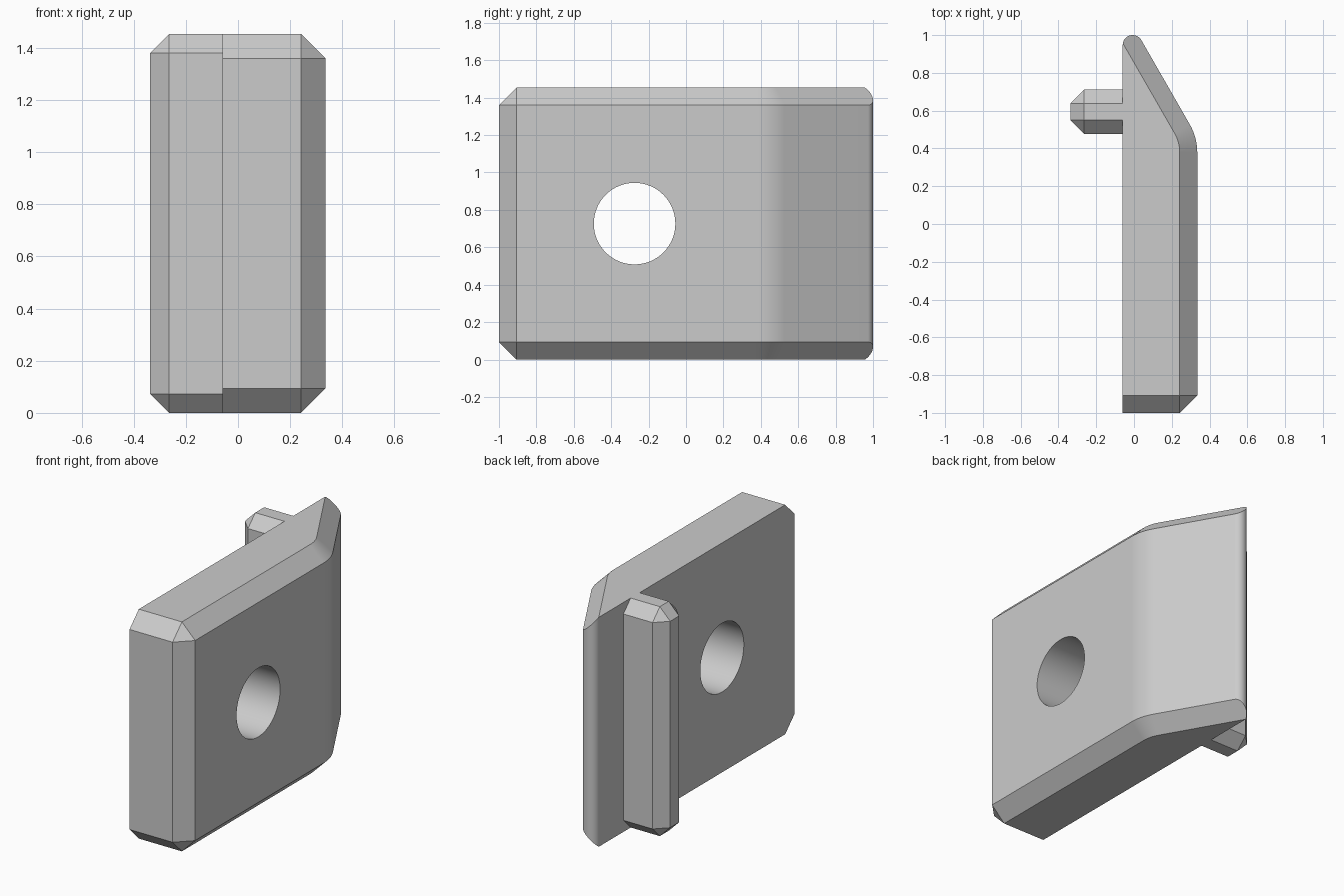
import bpy, bmesh
from math import sin, cos, acos, radians, pi

if "Cube" in bpy.data.objects:
    bpy.data.objects.remove(bpy.data.objects["Cube"])

HEIGHT = 1.453
INNER, OUTER, CHAMFER = -0.06, 0.335, 0.093
TILT = radians(30)                       # lean of the bent wing

grey = bpy.data.materials.new("plain grey")
grey.use_nodes = True
grey.diffuse_color = (0.6, 0.6, 0.6, 1)
grey.node_tree.nodes["Principled BSDF"].inputs["Base Color"].default_value = (0.6, 0.6, 0.6, 1)


def arc(cx, cy, r, start, end, steps):
    angles = [start + (end - start) * i / steps for i in range(steps + 1)]
    return [(cx + r * cos(a), cy + r * sin(a)) for a in angles]


def chamfered_prism(name, wall, cap, drops):
    """Upright prism: wall outline, smaller cap outline, chamfer drop per point."""
    bm = bmesh.new()
    loops = [
        [bm.verts.new((x, y, 0)) for x, y in cap],
        [bm.verts.new((x, y, d)) for (x, y), d in zip(wall, drops)],
        [bm.verts.new((x, y, HEIGHT - d)) for (x, y), d in zip(wall, drops)],
        [bm.verts.new((x, y, HEIGHT)) for x, y in cap],
    ]
    n = len(wall)
    for low, high in zip(loops, loops[1:]):
        for i in range(n):
            j = (i + 1) % n
            bm.faces.new((low[i], low[j], high[j], high[i]))
    bm.faces.new(loops[0][::-1])
    bm.faces.new(loops[-1])
    bmesh.ops.remove_doubles(bm, verts=bm.verts, dist=1e-4)
    bmesh.ops.recalc_face_normals(bm, faces=bm.faces)
    mesh = bpy.data.meshes.new(name)
    bm.to_mesh(mesh)
    bm.free()
    mesh.materials.append(grey)
    obj = bpy.data.objects.new(name, mesh)
    bpy.context.collection.objects.link(obj)
    return obj


def activate(obj):
    bpy.ops.object.select_all(action="DESELECT")
    obj.select_set(True)
    bpy.context.view_layer.objects.active = obj


# Bent plate: straight front, rounded bend, rounded tip at the back
bend_r, bend_y, tip_r = 0.3, 0.378, 0.053
tip_x, tip_y = INNER + tip_r, 1 - tip_r
tip_span = acos(1 - CHAMFER / tip_r)     # where the chamfer runs out
bend = arc(OUTER - bend_r, bend_y, bend_r, 0, TILT, 10)
bend_cap = arc(OUTER - bend_r, bend_y, bend_r - CHAMFER, 0, TILT, 10)
tip = arc(tip_x, tip_y, tip_r, TILT, TILT + tip_span, 20)
front_x, front_y = OUTER - CHAMFER, -1 + CHAMFER

wall = [(INNER, -1), (front_x, -1), (OUTER, front_y)] + bend + tip + [(INNER, tip_y)]
cap = [(INNER, front_y), (front_x, front_y), (front_x, front_y)] + bend_cap
cap += [tip[-1]] * len(tip) + [(INNER, tip_y)]
drops = [CHAMFER] * (3 + len(bend))
drops += [CHAMFER - tip_r * (1 - cos(tip_span * i / 20)) for i in range(21)] + [0]
plate = chamfered_prism("bent_plate", wall, cap, drops)

# Round hole through the plate
bpy.ops.mesh.primitive_cylinder_add(vertices=64, radius=0.218, depth=2,
                                    location=(0, -0.275, HEIGHT / 2), rotation=(0, pi / 2, 0))
cutter = bpy.context.object
cutter.name = "hole_cutter"
cutter.hide_render = True
cutter.data.materials.append(grey)
activate(plate)
cut = plate.modifiers.new("hole", "BOOLEAN")
cut.operation, cut.solver, cut.object = "DIFFERENCE", "EXACT", cutter
bpy.ops.object.modifier_apply(modifier=cut.name)
bpy.data.objects.remove(cutter)
bpy.ops.object.shade_smooth_by_angle(angle=radians(25))
plate.modifiers.new("flat walls", "WEIGHTED_NORMAL").keep_sharp = True

# Upright rib on the inner side
left, near, far, c = -0.337, 0.477, 0.712, 0.073
rib_wall = [(INNER, near), (INNER, far), (left + c, far), (left, far - c),
            (left, near + c), (left + c, near)]
rib_cap = [(INNER, near + c), (INNER, far - c), (left + c, far - c), (left + c, far - c),
           (left + c, near + c), (left + c, near + c)]
chamfered_prism("upright_rib", rib_wall, rib_cap, [c] * 6)
